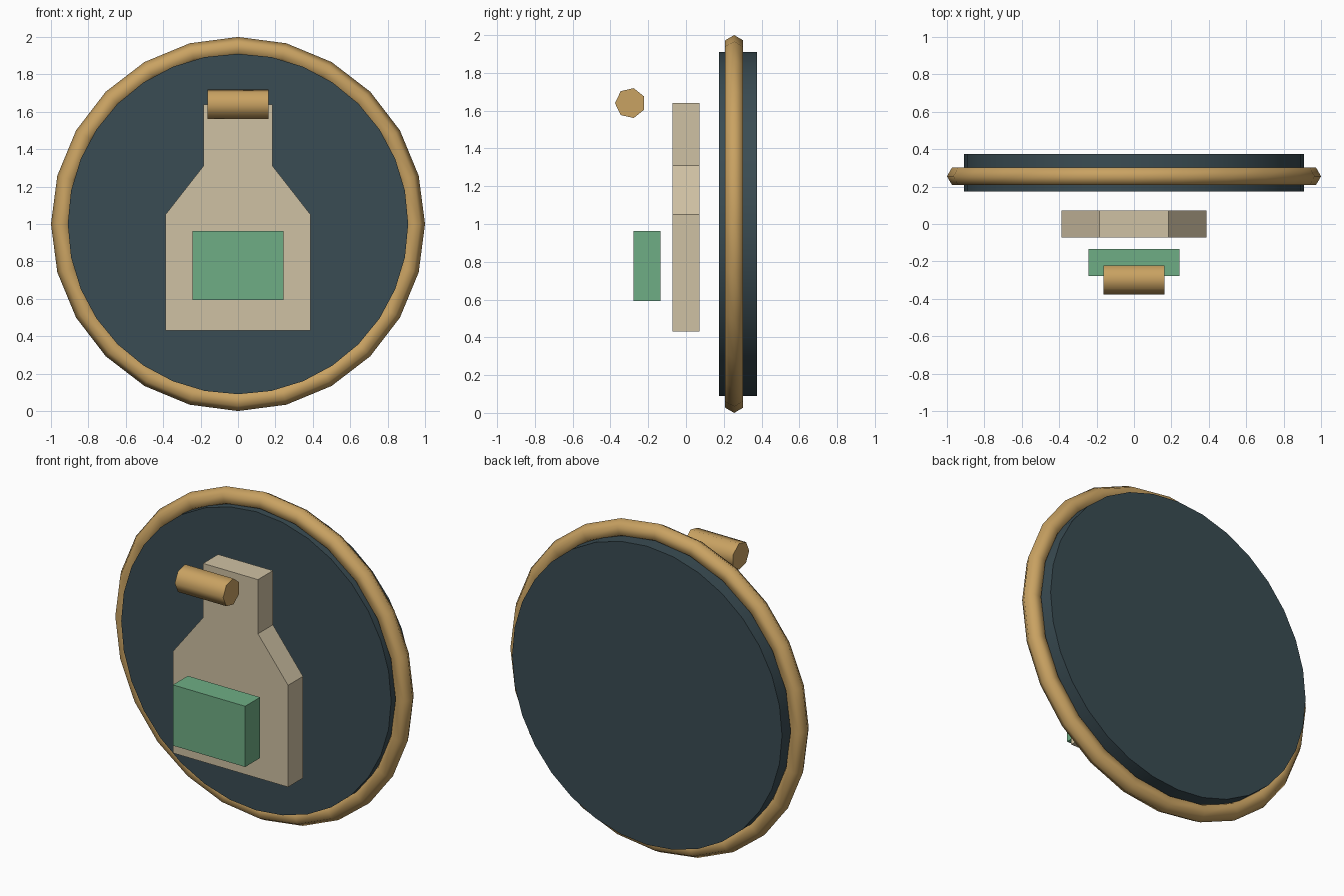
import bpy
import bmesh
from math import radians, pi

cube = bpy.data.objects.get("Cube")
if cube:
    bpy.data.objects.remove(cube, do_unlink=True)


def material(name, rgb):
    linear = [((c / 255 + 0.055) / 1.055) ** 2.4 for c in rgb] + [1.0]
    mat = bpy.data.materials.new(name)
    mat.use_nodes = True
    mat.diffuse_color = linear
    mat.node_tree.nodes["Principled BSDF"].inputs["Base Color"].default_value = linear
    return mat


slate = material("dark slate", (58, 76, 83))
brass = material("brass", (201, 162, 98))
cream = material("cream", (207, 193, 163))
green = material("label green", (111, 174, 133))


def finish(name, mat, smooth_angle=None):
    obj = bpy.context.object
    obj.name = obj.data.name = name
    obj.data.materials.append(mat)
    bpy.ops.object.transform_apply(location=False, rotation=True, scale=True)
    if smooth_angle:
        bpy.ops.object.shade_smooth_by_angle(angle=radians(smooth_angle))
    return obj


# Round backing plate
bpy.ops.mesh.primitive_cylinder_add(vertices=32, radius=0.91, depth=0.2,
                                    location=(0, 0.275, 1), rotation=(pi / 2, 0, 0))
finish("backing_disc", slate, 60)

# Rim with a six-sided section
bpy.ops.mesh.primitive_torus_add(major_segments=24, minor_segments=6,
                                 major_radius=0.945, minor_radius=0.055,
                                 location=(0, 0.255, 1), rotation=(pi / 2, 0, 0))
finish("rim", brass, 80)

# Flat bottle: half outline mirrored, then extruded through its thickness
half = [(0.388, 0.43), (0.388, 1.05), (0.185, 1.31), (0.185, 1.64)]
outline = half + [(-x, z) for x, z in reversed(half)]
bm = bmesh.new()
face = bm.faces.new([bm.verts.new((x, -0.072, z)) for x, z in outline])
side = bmesh.ops.extrude_face_region(bm, geom=[face])["geom"]
bmesh.ops.translate(bm, vec=(0, 0.144, 0),
                    verts=[v for v in side if isinstance(v, bmesh.types.BMVert)])
bmesh.ops.recalc_face_normals(bm, faces=bm.faces)
mesh = bpy.data.meshes.new("bottle")
bm.to_mesh(mesh)
bm.free()
mesh.materials.append(cream)
bpy.context.collection.objects.link(bpy.data.objects.new("bottle", mesh))

# Label block floating before the bottle
bpy.ops.mesh.primitive_cube_add(size=1, location=(0, -0.207, 0.778))
bpy.context.object.scale = (0.488, 0.144, 0.37)
finish("label", green)

# Seven-sided stopper lying across the neck, one corner to the front
bpy.ops.mesh.primitive_cylinder_add(vertices=7, radius=0.081, depth=0.326,
                                    location=(0, -0.295, 1.64))
bpy.context.object.rotation_euler = (pi / 2, 0, pi / 2)
stopper = finish("stopper", brass)
# Turn the ring of corners so that one points to -y
corner = max(stopper.data.vertices, key=lambda v: v.co.z).co
stopper.rotation_euler.x = pi / 2 if abs(corner.y) < 0.001 else pi
finish("stopper", brass, 60)
